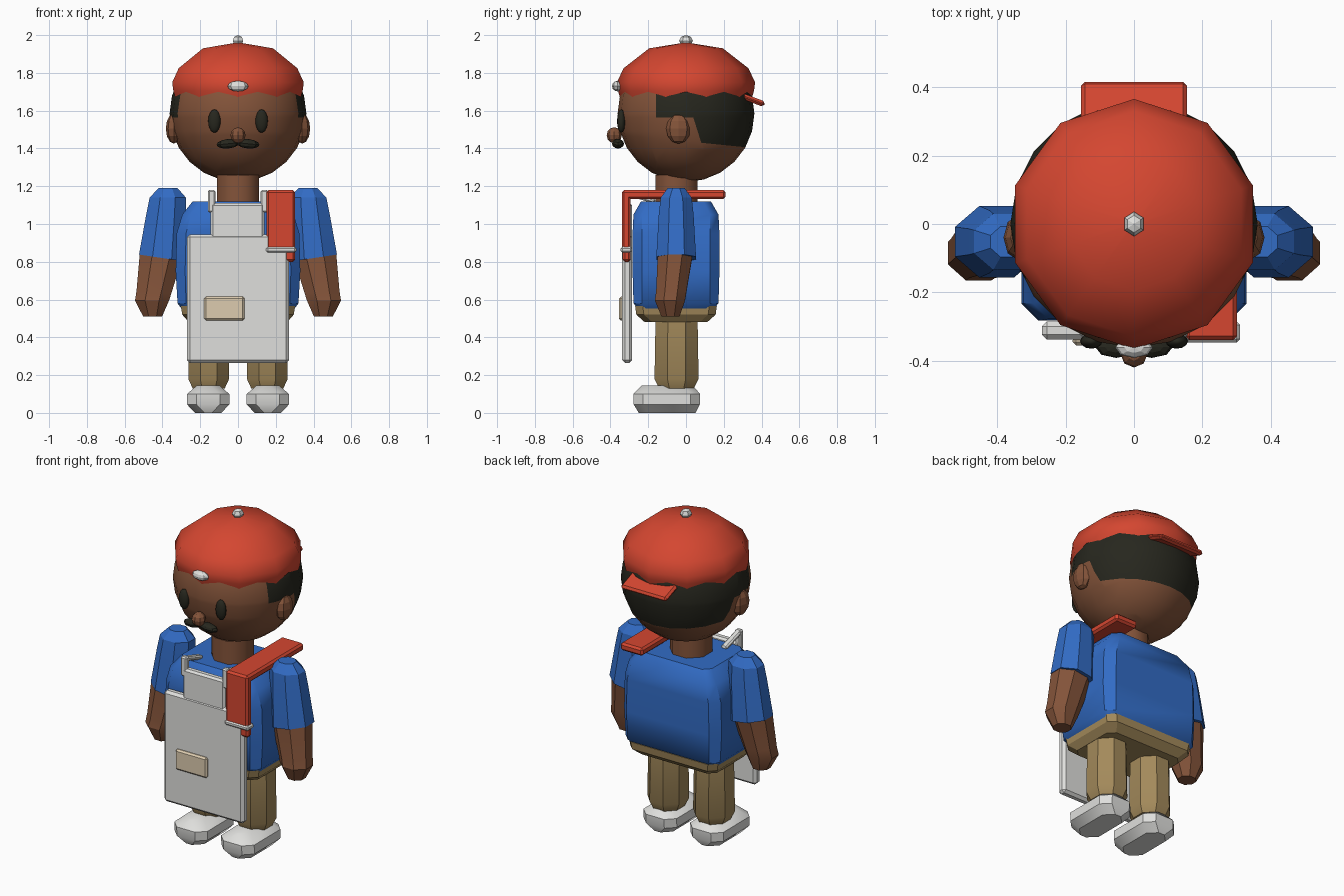
import bpy, bmesh, math
from mathutils import Matrix, Vector

if "Cube" in bpy.data.objects:
    bpy.data.objects.remove(bpy.data.objects["Cube"])


def mat(name, rgb):
    m = bpy.data.materials.new(name)
    m.diffuse_color = (*rgb, 1)
    m.use_nodes = True
    m.node_tree.nodes["Principled BSDF"].inputs["Base Color"].default_value = m.diffuse_color
    return m


RED = mat("red", (0.66, 0.062, 0.03))
BLUE = mat("blue", (0.032, 0.15, 0.56))
SKIN = mat("brown skin", (0.23, 0.088, 0.042))
DARK = mat("near black", (0.02, 0.02, 0.013))
TAN = mat("tan", (0.37, 0.255, 0.105))
WHITE = mat("white", (0.74, 0.74, 0.72))
BEIGE = mat("beige", (0.72, 0.6, 0.43))


def finish(name, bm, *mats, smooth=None):
    bmesh.ops.recalc_face_normals(bm, faces=bm.faces)
    me = bpy.data.meshes.new(name)
    bm.to_mesh(me)
    bm.free()
    for m in mats:
        me.materials.append(m)
    ob = bpy.data.objects.new(name, me)
    bpy.context.collection.objects.link(ob)
    if smooth:
        bpy.ops.object.select_all(action='DESELECT')
        ob.select_set(True)
        bpy.context.view_layer.objects.active = ob
        bpy.ops.object.shade_smooth_by_angle(angle=math.radians(smooth))
    return ob


def loft(name, rings, m, smooth=None):
    bm = bmesh.new()
    vs = [[bm.verts.new(p) for p in r] for r in rings]
    n = len(vs[0])
    for a, b in zip(vs, vs[1:]):
        for i in range(n):
            j = (i + 1) % n
            bm.faces.new((a[i], a[j], b[j], b[i]))
    bm.faces.new(vs[0])
    bm.faces.new(vs[-1])
    return finish(name, bm, m, smooth=smooth)


def oct_ring(cx, cy, z, rx, ry, tilt=0.0):
    # octagon with flat front; rx, ry are the half widths
    k = 1 / math.cos(math.pi / 8)
    out = []
    for i in range(8):
        a = math.pi / 8 + i * math.pi / 4
        dx = rx * k * math.cos(a)
        out.append((cx + dx, cy + ry * k * math.sin(a), z + tilt * dx))
    return out


def box_ring(cx, cy, z, hx, hy, c):
    # rectangle with chamfered corners
    pts = []
    for sx, sy in ((1, 1), (-1, 1), (-1, -1), (1, -1)):
        p = [(sx * hx, sy * (hy - c)), (sx * (hx - c), sy * hy)]
        pts += p if sx * sy > 0 else p[::-1]
    return [(cx + x, cy + y, z) for x, y in pts]


def box(name, lo, hi, m, bevel=0.012, rot=0.0):
    lo, hi = Vector(lo), Vector(hi)
    bm = bmesh.new()
    bmesh.ops.create_cube(bm, size=1)
    bmesh.ops.scale(bm, vec=hi - lo, verts=bm.verts)
    bmesh.ops.bevel(bm, geom=bm.edges[:], offset=bevel, segments=1, affect='EDGES')
    bmesh.ops.transform(bm, verts=bm.verts, matrix=Matrix.Translation((lo + hi) / 2)
                        @ Matrix.Rotation(rot, 4, 'X'))
    return finish(name, bm, m)


def ball(name, loc, r, m, seg=8, rings=6, smooth=None, rot=0.0):
    bm = bmesh.new()
    bmesh.ops.create_uvsphere(bm, u_segments=seg, v_segments=rings, radius=1)
    bmesh.ops.transform(bm, verts=bm.verts, matrix=Matrix.Translation(loc)
                        @ Matrix.Rotation(rot, 4, 'Y') @ Matrix.Diagonal((*r, 1)))
    return finish(name, bm, m, smooth=smooth)


# Head with hair cut in on the back and sides
HZ = 1.585
bm = bmesh.new()
bmesh.ops.create_uvsphere(bm, u_segments=20, v_segments=12, radius=0.362)
bmesh.ops.translate(bm, verts=bm.verts, vec=(0, 0, HZ))
for co, no in (((0, -0.16, 0), (0, 1, 0)), ((0, 0, 1.565), (0, 0, 1)),
               ((0, 0.04, 1.56), (0, 0.95, 0.3)), ((0, 0.08, 1.43), (0, 0.1, 1))):
    bmesh.ops.bisect_plane(bm, geom=bm.verts[:] + bm.edges[:] + bm.faces[:],
                           plane_co=co, plane_no=no)
for f in bm.faces:
    x, y, z = f.calc_center_median()
    side = y > -0.16 and z > 1.565
    back = 0.95 * (y - 0.04) + 0.3 * (z - 1.56) > 0 and z - 1.43 + 0.1 * (y - 0.08) > 0
    f.material_index = 1 if side or back else 0
finish("head", bm, SKIN, DARK, smooth=40)

# Face
for s in (-1, 1):
    side = "right" if s > 0 else "left"
    ball(side + "_eye", (s * 0.125, -0.343, 1.545), (0.033, 0.022, 0.062), DARK, 12, 8, 50)
    ball(side + "_ear", (s * 0.34, -0.04, 1.505), (0.042, 0.065, 0.08), SKIN)
    ball(side + "_moustache", (s * 0.052, -0.36, 1.425), (0.062, 0.032, 0.025), DARK,
         rot=s * 0.1)
ball("nose", (0, -0.38, 1.47), (0.04, 0.04, 0.042), SKIN)

# Cap: ten-sided dome, button, badge and backward peak
cap = []
for z, r in ((1.67, 0.35), (1.705, 0.36), (1.75, 0.366), (1.825, 0.33), (1.93, 0.195), (1.96, 0.01)):
    cap.append([(r * math.sin(i * math.pi / 5), r * math.cos(i * math.pi / 5), z)
                for i in range(10)])
loft("cap", cap, RED, 50)
ball("cap_button", (0, 0, 1.97), (0.032, 0.036, 0.03), WHITE, 6, 4)
ball("cap_badge", (0, -0.362, 1.73), (0.055, 0.03, 0.028), WHITE, 8, 6)
box("cap_peak", (-0.155, 0.27, 1.645), (0.155, 0.42, 1.675), RED, 0.012, -0.36)

# Neck, torso and hips
loft("neck", [oct_ring(0, -0.05, z, 0.112, 0.112) for z in (1.05, 1.26)], SKIN, 50)
loft("torso", [box_ring(0, -0.053, z, hx, hy, c) for z, hx, hy, c in (
    (0.54, 0.29, 0.19, 0.04), (0.58, 0.32, 0.225, 0.045), (0.75, 0.33, 0.23, 0.05),
    (0.95, 0.325, 0.23, 0.05), (1.05, 0.295, 0.225, 0.045), (1.12, 0.24, 0.185, 0.04))],
    BLUE, 40)
loft("hips", [box_ring(0, -0.053, z, hx, hy, 0.04) for z, hx, hy in (
    (0.48, 0.26, 0.165), (0.52, 0.295, 0.21), (0.565, 0.302, 0.216))], TAN)

# Limbs and shoes
for s in (-1, 1):
    side = "right_" if s > 0 else "left_"
    loft(side + "leg", [oct_ring(s * 0.155, -0.05, z, r, r * 1.08) for z, r in (
        (0.13, 0.085), (0.18, 0.108), (0.5, 0.103))], TAN, 30)
    loft(side + "shoe", [box_ring(s * 0.158, cy, z, hx, hy, 0.05) for z, cy, hx, hy in (
        (0.0, -0.1, 0.07, 0.15), (0.045, -0.102, 0.112, 0.175),
        (0.1, -0.102, 0.112, 0.177), (0.145, -0.1, 0.06, 0.135))], WHITE, 35)
    loft(side + "sleeve", [oct_ring(s * cx, -0.052, z, rx, ry, s * t)
                           for cx, z, rx, ry, t in (
        (0.37, 1.19, 0.05, 0.045, 0), (0.372, 1.14, 0.096, 0.082, 0),
        (0.38, 1.05, 0.105, 0.092, 0.05), (0.402, 0.82, 0.122, 0.105, 0.15))], BLUE, 30)
    loft(side + "forearm", [oct_ring(s * cx, cy, z, rx, ry, s * t)
                            for cx, cy, z, rx, ry, t in (
        (0.408, -0.058, 0.83, 0.112, 0.092, 0.12), (0.445, -0.078, 0.64, 0.092, 0.08, 0.08),
        (0.455, -0.085, 0.595, 0.09, 0.08, 0), (0.452, -0.082, 0.51, 0.05, 0.048, 0))],
        SKIN, 30)
    # short broken straps over the top of the bib
    box(side + "strap_stub", (s * 0.14 - 0.02, -0.33, 1.06), (s * 0.14 + 0.02, -0.295, 1.18),
        WHITE, 0.008)
    box(side + "strap_tail", (s * 0.14 - 0.02, -0.32, 1.13), (s * 0.14 + 0.02, -0.16, 1.155),
        WHITE, 0.008, -0.3)

# Hanging bib and patch
box("bib_panel", (-0.27, -0.338, 0.265), (0.27, -0.285, 0.945), WHITE, 0.015)
box("bib_top", (-0.145, -0.333, 0.92), (0.14, -0.285, 1.11), WHITE, 0.012)
box("bib_patch", (-0.18, -0.355, 0.49), (0.035, -0.33, 0.615), BEIGE, 0.01)

# Red shoulder strap with buckle
box("strap_front", (0.15, -0.34, 0.86), (0.302, -0.293, 1.175), RED)
box("strap_end", (0.172, -0.336, 0.8), (0.302, -0.293, 0.9), RED)
box("strap_over_shoulder", (0.15, -0.34, 1.132), (0.302, 0.21, 1.18), RED)
box("strap_buckle", (0.148, -0.347, 0.848), (0.31, -0.285, 0.88), WHITE, 0.01)
